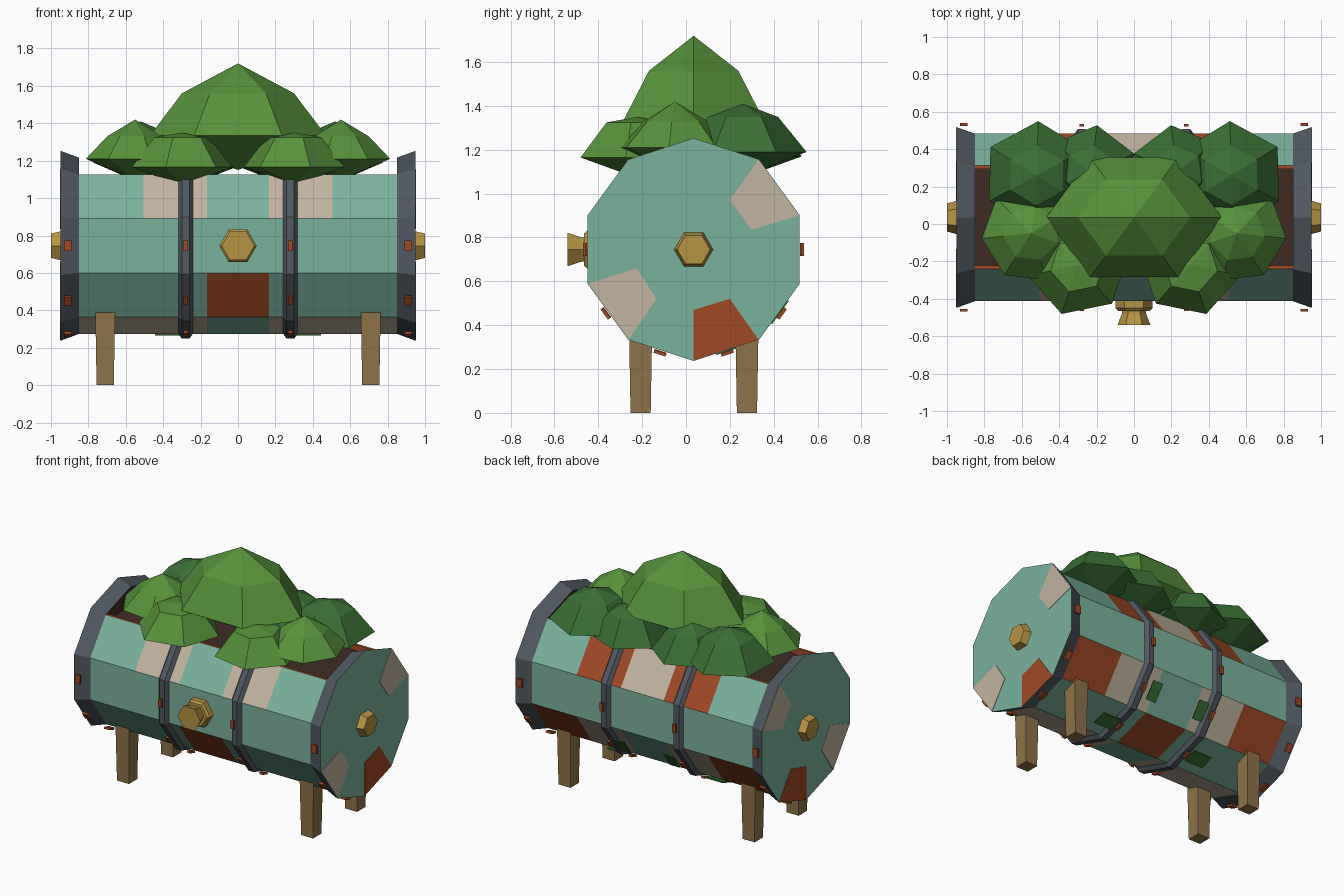
import bpy, bmesh
from math import cos, sin, radians, pi
from mathutils import Vector, Matrix

if "Cube" in bpy.data.objects:
    bpy.data.objects.remove(bpy.data.objects["Cube"])

CY, CZ = 0.035, 0.745          # barrel axis
R_BODY, R_END = 0.471, 0.508


def material(name, rgb):
    m = bpy.data.materials.new(name)
    m.use_nodes = True
    lin = [(c / 255 / 12.92 if c < 11 else ((c / 255 + 0.055) / 1.055) ** 2.4) for c in rgb]
    m.diffuse_color = (*lin, 1)
    m.node_tree.nodes["Principled BSDF"].inputs["Base Color"].default_value = (*lin, 1)
    return m


TEAL = material("teal paint", (122, 178, 157))
BEIGE = material("beige patch", (194, 180, 160))
RUST = material("rust patch", (160, 74, 36))
IRON = material("dark iron", (80, 88, 96))
BRASS = material("brass", (182, 148, 68))
WOOD = material("leg wood", (142, 115, 73))
LEAF = material("light leaves", (86, 146, 58))
PINE = material("dark leaves", (58, 112, 52))
SOIL = material("soil", (64, 44, 36))


def finish(name, bm, mats):
    bmesh.ops.recalc_face_normals(bm, faces=bm.faces)
    me = bpy.data.meshes.new(name)
    bm.to_mesh(me)
    bm.free()
    for m in mats:
        me.materials.append(m)
    ob = bpy.data.objects.new(name, me)
    bpy.context.scene.collection.objects.link(ob)
    return ob


def loft(name, rings, mats, rule=None, cap_mats=(0, 0)):
    """Skin closed rings; rule(segment, side) gives the material index."""
    bm = bmesh.new()
    vs = [[bm.verts.new(p) for p in ring] for ring in rings]
    n = len(vs[0])
    for s in range(len(vs) - 1):
        for i in range(n):
            j = (i + 1) % n
            f = bm.faces.new((vs[s][i], vs[s][j], vs[s + 1][j], vs[s + 1][i]))
            f.material_index = rule(s, i) if rule else 0
    for ring, idx in zip((vs[0], vs[-1]), cap_mats):
        bm.faces.new(ring).material_index = idx
    return finish(name, bm, mats)


def on_barrel(x, r, deg):
    return Vector((x, CY + r * cos(radians(deg)), CZ + r * sin(radians(deg))))


def plate(name, x, r, deg, size, mat):
    """Thin box lying on the barrel; size is (along x, around, thick)."""
    bm = bmesh.new()
    bmesh.ops.create_cube(bm, size=1)
    w, h, t = size
    bm.transform(Matrix.Translation(on_barrel(x, r, deg))
                 @ Matrix.Rotation(radians(deg), 4, 'X')
                 @ Matrix.Diagonal((w, t, h, 1)))
    return finish(name, bm, [mat])


# Barrel body: ten-sided trough with patched panels, lip and soil bed
DEGS = [54 - 36 * i for i in range(9)]
xs = [-0.85, -0.505, -0.165, 0.165, 0.505, 0.85]


def body_ring(x):
    ring = [on_barrel(x, R_BODY, d) for d in DEGS]
    rim = ring[0].z
    for side, z in ((-1, rim), (-1, 1.085), (1, 1.085), (1, rim)):
        ring.append(Vector((x, CY + side * 0.258, z)))
    return ring


# one letter per zone: centre, middle, outer
PANELS = ["brt", "ttt", "tbr", "rtt", "tbb", "rtt", "ttt", "tbt"]


def body_rule(seg, side):
    if side < 8:
        return "tbrs".index(PANELS[side][abs(seg - 2)])
    return 3 if side == 10 else 2


loft("barrel_body", [body_ring(x) for x in xs], [TEAL, BEIGE, RUST, SOIL], body_rule, (3, 3))

# Patches on the end discs as (y, z) outlines
PATCHES = [
    (BEIGE, [(0.33, 1.155), (0.515, 0.90), (0.30, 0.835), (0.20, 0.97)]),
    (BEIGE, [(-0.445, 0.59), (-0.26, 0.335), (-0.135, 0.52), (-0.225, 0.66)]),
    (RUST, [(0.035, 0.24), (0.33, 0.335), (0.20, 0.52), (0.035, 0.47)]),
]


def hexagon(centre, r, axis):
    pts = []
    for k in range(6):
        a, b = r * cos(k * pi / 3), r * sin(k * pi / 3)
        pts.append(Vector(centre) + Vector((a, 0, b) if axis == 'Y' else (0, a, b)))
    return pts


for s, side in ((-1, "right"), (1, "left")):
    # Flared end hoop with teal disc
    rings = [[on_barrel(s * x, r, 90 + 36 * k) for k in range(10)]
             for x, r in ((0.85, R_BODY), (0.95, R_END))]
    loft("end_hoop_" + side, rings, [IRON, SOIL, TEAL], cap_mats=(1, 2))
    for k, (mat, pts) in enumerate(PATCHES):
        loft(f"end_patch_{side}_{k}", [[(s * x, y, z) for y, z in pts] for x in (0.948, 0.953)], [mat])

    # Brass plug on the end disc
    loft("end_plug_" + side, [hexagon((s * x, CY, CZ), r, 'X') for x, r in ((0.945, 0.09), (1.0, 0.075))], [BRASS])

    # Raised middle hoop, open over the soil
    rings = []
    for d in DEGS:
        prof = ((-0.043, 0.465), (-0.02, 0.497), (0.02, 0.497), (0.043, 0.465))
        rings.append([on_barrel(s * 0.28 + dx, r, d) for dx, r in prof])
    loft("middle_hoop_" + side, rings, [IRON])

    # Rivets around the hoops
    for d in (0, -36, -72, -108, -144, -180):
        plate(f"end_rivet_{side}_{-d}", s * 0.91, 0.497, d, (0.04, 0.058, 0.014), RUST)
        plate(f"middle_rivet_{side}_{-d}", s * 0.28, 0.493, d, (0.024, 0.058, 0.014), RUST)

    # Green hatches under the back
    plate("low_hatch_" + side, s * 0.19, 0.485, -36, (0.075, 0.13, 0.008), PINE)
    plate("bottom_hatch_" + side, s * 0.375, 0.485, -72, (0.14, 0.1, 0.008), PINE)

    # Tapered legs
    for y, end in ((-0.207, "front"), (0.278, "back")):
        rings = [[(s * 0.71 + a * h, y + b * h, z) for a, b in ((-1, -1), (1, -1), (1, 1), (-1, 1))]
                 for z, h in ((0, 0.046), (0.4, 0.053))]
        loft(f"leg_{end}_{side}", rings, [WOOD])

# Front spigot: flange and flared knob
for name, stations in (("spigot_flange", ((-0.40, 0.1), (-0.45, 0.1), (-0.465, 0.085))),
                       ("spigot_knob", ((-0.46, 0.062), (-0.48, 0.065), (-0.54, 0.088)))):
    loft(name, [hexagon((0, y, CZ), r, 'Y') for y, r in stations], [BRASS])


# Faceted bushes: widest ring, shoulder ring, tip and underside
def bush(name, x, y, low, high, wide, shoulder, tip, under, mat, sides=6, turn=0.0, squash=1.0):
    bm = bmesh.new()
    pts = [(x, y, tip), (x, y, under)]
    for z, r in ((low, wide), (high, shoulder)):
        for k in range(sides):
            a = turn + 2 * pi * k / sides
            pts.append((x + r * cos(a), y + r * squash * sin(a), z))
    for p in pts:
        bm.verts.new(p)
    bmesh.ops.convex_hull(bm, input=bm.verts)
    return finish(name, bm, [mat])


bush("centre_bush", 0, CY, 1.335, 1.56, 0.47, 0.3, 1.72, 1.15, LEAF, squash=0.785)
for s, side in ((-1, "right"), (1, "left")):
    flip = 0 if s > 0 else pi      # mirror the turn for the other side

    def turned(a):
        return flip + s * a
    bush("side_bush_" + side, s * 0.55, -0.05, 1.21, 1.33, 0.265, 0.15, 1.42, 1.1, LEAF, 7, turned(-0.1))
    bush("front_bush_" + side, s * 0.3, -0.22, 1.165, 1.325, 0.275, 0.15, 1.35, 1.07, LEAF, 6, turned(-1.25))
    bush("back_bush_" + side, s * 0.52, 0.26, 1.19, 1.35, 0.29, 0.16, 1.41, 1.08, PINE, 6, turned(0.55))
    bush("inner_back_bush_" + side, s * 0.23, 0.28, 1.17, 1.33, 0.25, 0.14, 1.39, 1.08, PINE, 6, turned(1.7))
